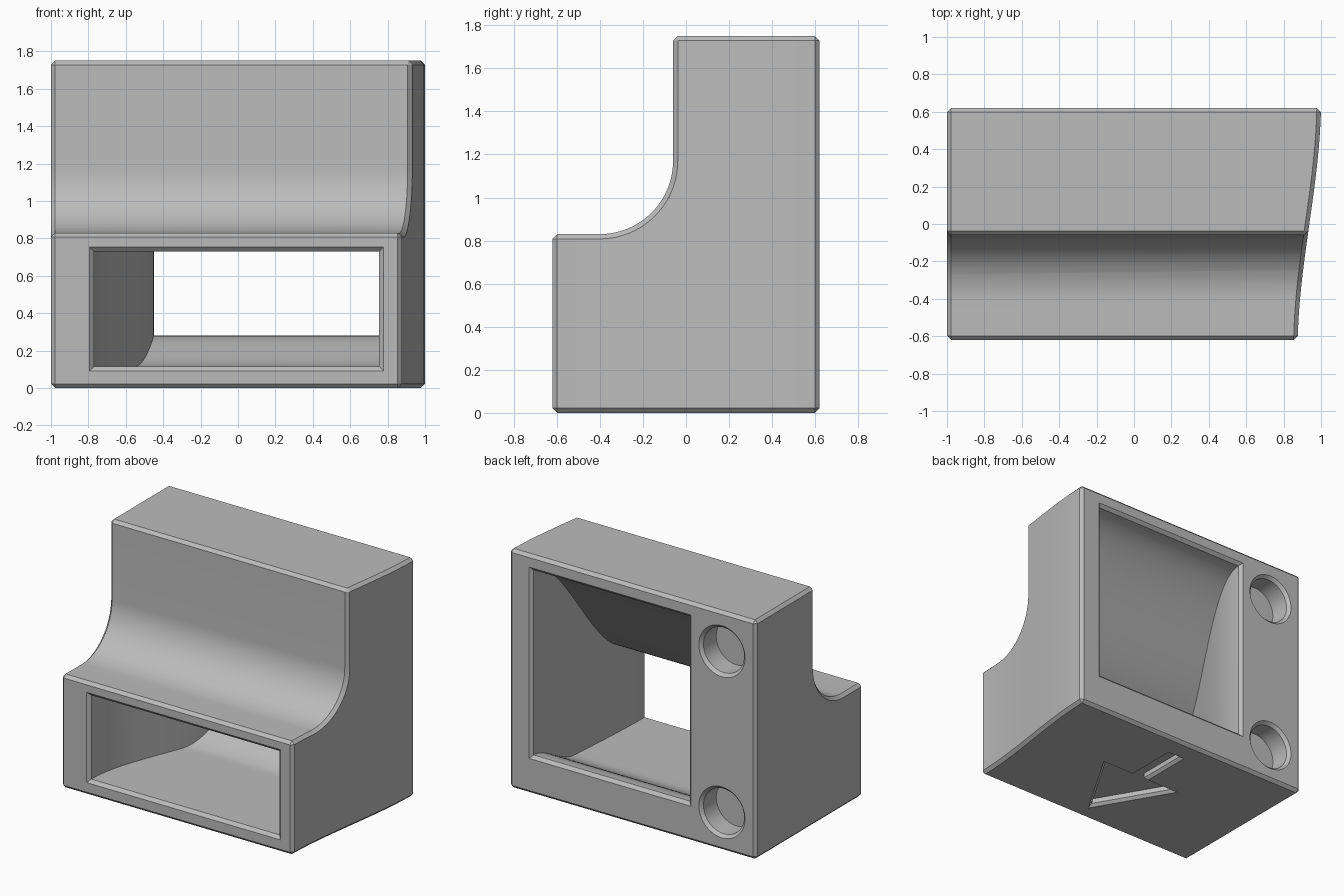
import bpy, bmesh, math
from mathutils import Vector

if "Cube" in bpy.data.objects:
    bpy.data.objects.remove(bpy.data.objects["Cube"], do_unlink=True)

C = 0.022  # chamfer size


def smooth(t):
    t = max(0.0, min(1.0, t))
    return t * t * (3 - 2 * t)


def mix(a, b, t):
    return a + (b - a) * t


def loft(name, rings):
    """Closed solid from a list of matching point rings."""
    bm = bmesh.new()
    loops = [[bm.verts.new(p) for p in ring] for ring in rings]
    n = len(loops[0])
    for a, b in zip(loops, loops[1:]):
        for i in range(n):
            j = (i + 1) % n
            bm.faces.new((a[i], a[j], b[j], b[i]))
    bm.faces.new(loops[0])
    bm.faces.new(loops[-1])
    bmesh.ops.recalc_face_normals(bm, faces=bm.faces)
    mesh = bpy.data.meshes.new(name)
    bm.to_mesh(mesh)
    bm.free()
    obj = bpy.data.objects.new(name, mesh)
    bpy.context.collection.objects.link(obj)
    return obj


def apply(obj, mod):
    bpy.ops.object.select_all(action='DESELECT')
    bpy.context.view_layer.objects.active = obj
    obj.select_set(True)
    bpy.ops.object.modifier_apply(modifier=mod.name)


def boolean(obj, tool, operation):
    tool.hide_render = True
    mod = obj.modifiers.new("cut", 'BOOLEAN')
    mod.operation = operation
    mod.solver = 'EXACT'
    mod.object = tool
    apply(obj, mod)
    bpy.data.objects.remove(tool, do_unlink=True)


# Stepped side profile with a concave fillet
R = 0.34
arc = [(-0.40 + R * math.sin(a), 1.17 - R * math.cos(a))
       for a in (math.pi / 2 * i / 20 for i in range(21))]
profile = [(-0.62, 0), (-0.62, 0.83)] + arc + [(-0.06, 1.75), (0.62, 1.75), (0.62, 0)]
body = loft("stepped_housing", [[(x, y, z) for y, z in profile] for x in (-1, 1.3)])

# Gently curved flank, narrower at the front
ys = [mix(-0.66, 0.66, i / 16) for i in range(17)]
plan = [(-2, -1), (0.875, -1)]
plan += [(mix(0.875, 1.0, smooth((y + 0.66) / 1.32)), y) for y in ys]
plan += [(1.0, 1), (-2, 1)]
flank = loft("flank_cutter", [[(x, y, z) for x, y in plan] for z in (-1, 3)])
boolean(body, flank, 'INTERSECT')

# Chamfered outer edges
bevel = body.modifiers.new("chamfer", 'BEVEL')
bevel.width = C
bevel.segments = 1
bevel.limit_method = 'ANGLE'
bevel.angle_limit = math.radians(35)
bevel.use_clamp_overlap = False
apply(body, bevel)


# Tunnel from the low front window to the tall back window
def section(y, grow=0.0):
    d = 0.6 - y  # distance from the back
    side = smooth(d / 1.2)
    x0 = mix(-0.45, -0.77, side) - grow
    x1 = mix(0.815, 0.755, side) + grow
    z0 = mix(0.28, 0.115, smooth(d / 0.45)) - grow
    z1 = mix(1.635, 0.73, smooth(d / 1.0)) + grow
    return [(x0, y, z0), (x1, y, z0), (x1, y, z1), (x0, y, z1)]


sections = [section(-0.64, 2 * C)]
sections += [section(mix(-0.598, 0.598, i / 40)) for i in range(41)]
sections += [section(0.64, 2 * C)]
boolean(body, loft("tunnel_cutter", sections), 'DIFFERENCE')

# Round blind holes in the back
for z in (0.28, 1.46):
    rings = []
    for y, r in ((0.64, 0.207), (0.598, 0.165), (0.45, 0.165)):
        angles = [2 * math.pi * k / 48 for k in range(48)]
        rings.append([(-0.725 + r * math.cos(a), y, z + r * math.sin(a)) for a in angles])
    boolean(body, loft("hole_cutter", rings), 'DIFFERENCE')


# Arrow-shaped recess in the underside, pointing forward
def arrow(z, d):
    half = [(0.07 - d, 0.46 - d), (0.07 - d, 0.07 - d), (0.335 - 1.73 * d, 0.07 - d)]
    outline = half + [(0, -0.5 + 2 * d)] + [(-x, y) for x, y in reversed(half)]
    return [(x, y, z) for x, y in outline]


boolean(body, loft("arrow_cutter", [arrow(-0.02, -0.02), arrow(0.02, 0.02), arrow(0.055, 0.02)]),
        'DIFFERENCE')

# Plain grey material
grey = bpy.data.materials.new("plain_grey")
grey.use_nodes = True
colour = (0.5, 0.5, 0.5, 1)
grey.diffuse_color = colour
grey.node_tree.nodes["Principled BSDF"].inputs["Base Color"].default_value = colour
body.data.materials.clear()
body.data.materials.append(grey)
for face in body.data.polygons:
    face.material_index = 0

bpy.ops.object.select_all(action='DESELECT')
bpy.context.view_layer.objects.active = body
body.select_set(True)
bpy.ops.object.shade_smooth_by_angle(angle=math.radians(20))
